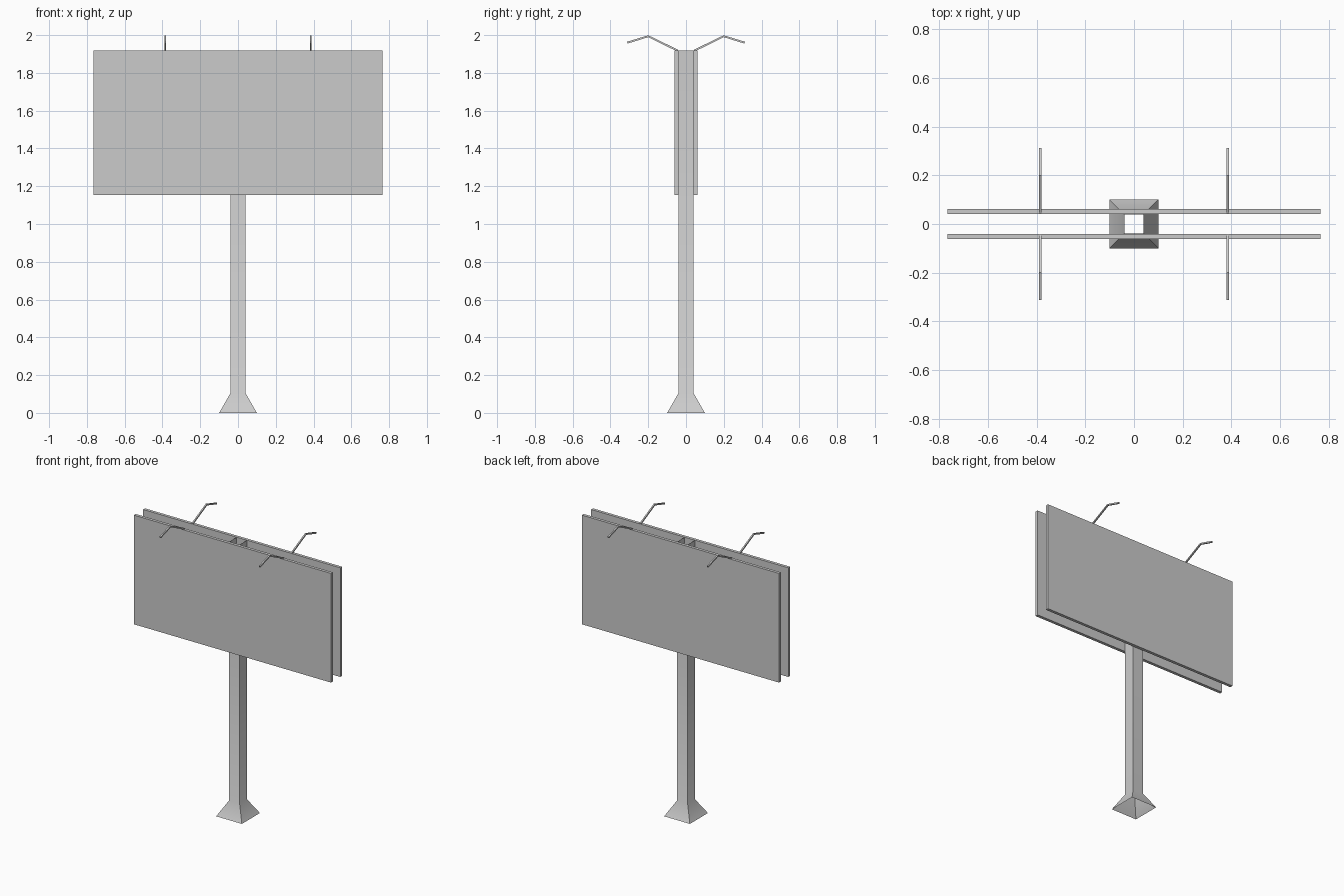
import bpy, bmesh, math
from mathutils import Vector

cube = bpy.data.objects.get("Cube")
if cube:
    bpy.data.objects.remove(cube, do_unlink=True)

# Single painted-metal colour
GREY = (0.6, 0.6, 0.6, 1.0)
metal = bpy.data.materials.new("light_grey_metal")
metal.use_nodes = True
metal.diffuse_color = GREY
metal.node_tree.nodes["Principled BSDF"].inputs["Base Color"].default_value = GREY


def add_object(name, bm):
    mesh = bpy.data.meshes.new(name)
    bm.to_mesh(mesh)
    bm.free()
    mesh.materials.append(metal)
    obj = bpy.data.objects.new(name, mesh)
    bpy.context.collection.objects.link(obj)
    return obj


def loft(bm, rings, capped):
    """Join successive four-point rings with quads, optionally closing the ends."""
    loops = [[bm.verts.new(p) for p in ring] for ring in rings]
    for low, high in zip(loops, loops[1:]):
        for i in range(4):
            j = (i + 1) % 4
            bm.faces.new((low[i], low[j], high[j], high[i]))
    if capped:
        bm.faces.new(loops[0][::-1])
        bm.faces.new(loops[-1])
        bmesh.ops.recalc_face_normals(bm, faces=bm.faces[:])


CORNERS = ((-1, -1), (1, -1), (1, 1), (-1, 1))

# Hollow square post with a flared foot, open at both ends
bm = bmesh.new()
post_profile = ((0.1, 0.0), (0.04, 0.105), (0.04, 1.918))
loft(bm, [[(sx * r, sy * r, z) for sx, sy in CORNERS] for r, z in post_profile], False)
post = add_object("post", bm)
bpy.ops.object.select_all(action="DESELECT")
post.select_set(True)
bpy.context.view_layer.objects.active = post
bpy.ops.object.shade_smooth_by_angle(angle=math.radians(35))


# Display panels on either side of the post
def add_panel(name, side):
    bm = bmesh.new()
    bmesh.ops.create_cube(bm, size=1)
    bmesh.ops.scale(bm, vec=(1.53, 0.021, 0.765), verts=bm.verts[:])
    bmesh.ops.translate(bm, vec=(0, side * 0.0515, 1.5365), verts=bm.verts[:])
    add_object(name, bm)


# Bent square lamp arms reaching out over the panel
def add_arm(name, x, side):
    path = [Vector((0, y, z)) for y, z in ((0.044, 1.918), (0.2, 1.994), (0.311, 1.96))]
    first = (path[1] - path[0]).normalized()
    last = (path[2] - path[1]).normalized()
    bm = bmesh.new()
    rings = []
    for point, along in zip(path, (first, (first + last).normalized(), last)):
        up = Vector((0, -along.z, along.y))
        ring = []
        for sx, sz in CORNERS:
            p = point + up * sz * 0.005
            ring.append((x + sx * 0.005, side * p.y, p.z))
        rings.append(ring)
    loft(bm, rings, True)
    add_object(name, bm)


for face, side in (("front", -1), ("back", 1)):
    add_panel(face + "_panel", side)
    for hand, x in (("right", -0.385), ("left", 0.385)):
        add_arm(f"{face}_{hand}_lamp_arm", x, side)
